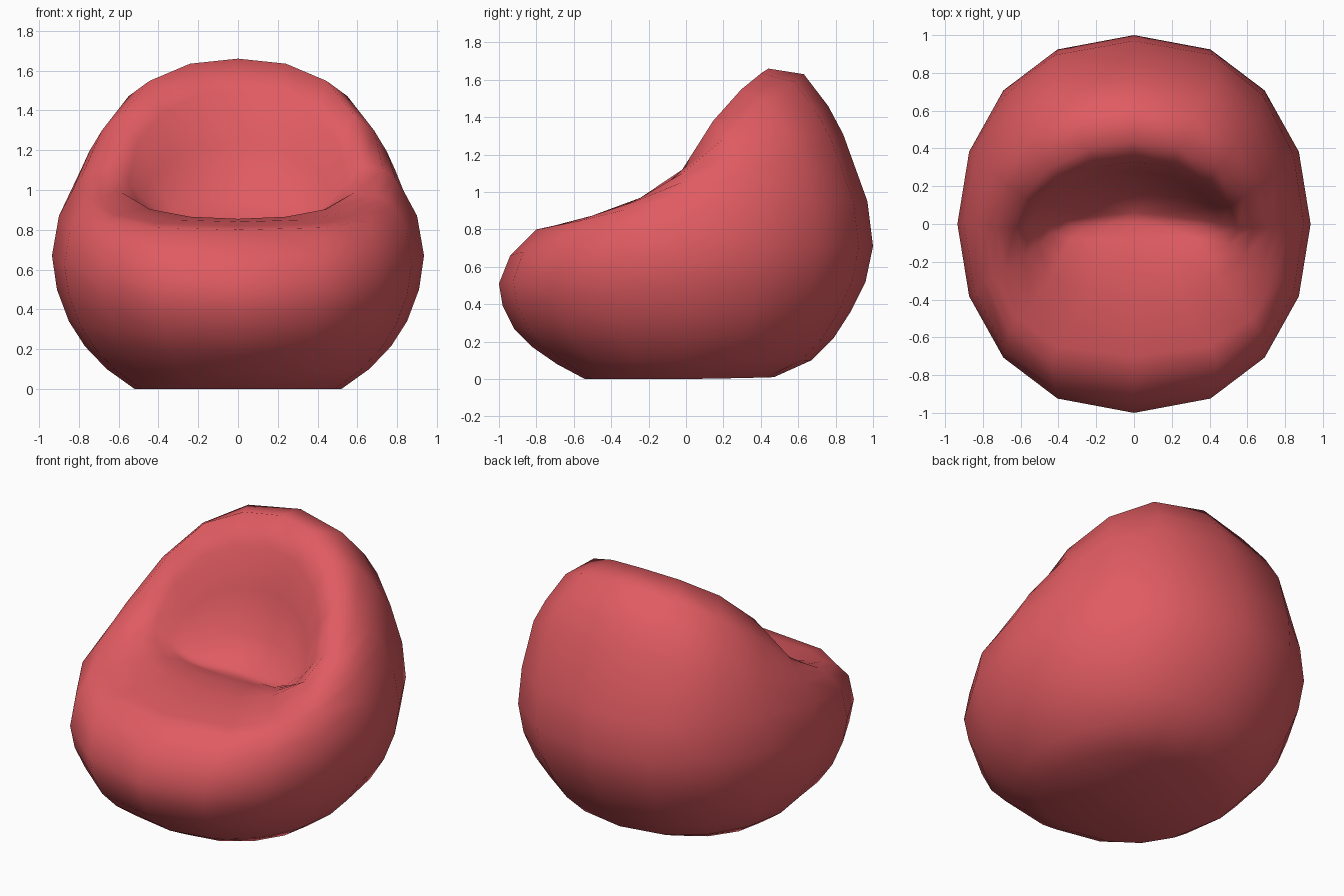
import bpy, bmesh, math

SEG = 16

# Ring stations from base, over the rim, down into the seat crease:
# (front y, front z, half width, side y, side z, back y, back z, roundness, shoulder lift)
RINGS = [
    (-0.54, 0.00, 0.52, -0.03, 0.00, 0.47, 0.01, 0.88, 0),
    (-0.69, 0.08, 0.66, -0.01, 0.10, 0.67, 0.10, 0.88, 0),
    (-0.82, 0.17, 0.77, 0.00, 0.215, 0.79, 0.22, 0.88, 0),
    (-0.92, 0.27, 0.85, 0.00, 0.34, 0.88, 0.36, 0.88, 0),
    (-0.98, 0.39, 0.91, 0.00, 0.50, 0.96, 0.52, 0.88, 0),
    (-1.00, 0.51, 0.935, 0.00, 0.67, 1.00, 0.71, 0.87, 0),
    (-0.94, 0.66, 0.90, 0.00, 0.87, 0.97, 0.95, 0.80, 0),
    (-0.80, 0.80, 0.83, 0.01, 1.00, 0.84, 1.31, 0.66, 0),
    (-0.70, 0.82, 0.79, 0.00, 1.06, 0.76, 1.46, 0.70, 0),
    (-0.58, 0.84, 0.73, -0.02, 1.10, 0.63, 1.63, 0.82, 0.03),
    (-0.38, 0.855, 0.63, -0.02, 1.12, 0.44, 1.66, 1.00, 0.09),
    (-0.20, 0.85, 0.55, -0.02, 1.04, 0.33, 1.50, 1.00, 0.05),
    (-0.08, 0.825, 0.47, 0.00, 0.95, 0.28, 1.24, 1.00, 0.02),
    (0.00, 0.80, 0.36, 0.02, 0.86, 0.20, 0.99, 1.00, 0),
]


def through(front, side, back, c):
    """Quadratic through front (c=-1), side (c=0) and back (c=1)."""
    return side + c * (back - front) / 2 + c * c * ((back + front) / 2 - side)


# Cushion body: loft of tilted rings
bm = bmesh.new()
loops = []
for yf, zf, w, ys, zs, yb, zb, p, lift in RINGS:
    loop = []
    for i in range(SEG):
        a = 2 * math.pi * i / SEG
        s, c = math.sin(a), math.cos(a)
        x = 0.0 if abs(s) < 1e-6 else math.copysign(w * abs(s) ** p, s)
        z = through(zf, zs, zb, c) + lift * 4 * max(0, c) * (1 - c)
        loop.append(bm.verts.new((x, through(yf, ys, yb, c), max(0, z))))
    loops.append(loop)
for lo, hi in zip(loops, loops[1:]):
    for i in range(SEG):
        j = (i + 1) % SEG
        bm.faces.new((lo[i], lo[j], hi[j], hi[i]))

# Base and seat crease caps
for loop, co in ((loops[0], (0, -0.03, 0)), (loops[-1], (0, 0.06, 0.81))):
    mid = bm.verts.new(co)
    for i in range(SEG):
        bm.faces.new((loop[i], loop[(i + 1) % SEG], mid))
bmesh.ops.recalc_face_normals(bm, faces=bm.faces)
for f in bm.faces:
    f.smooth = True

mesh = bpy.data.meshes.new("beanbag_seat")
bm.to_mesh(mesh)
bm.free()
seat = bpy.data.objects.new("beanbag_seat", mesh)
bpy.context.collection.objects.link(seat)

mat = bpy.data.materials.new("coral red fabric")
mat.diffuse_color = (0.74, 0.105, 0.12, 1)
mesh.materials.append(mat)
